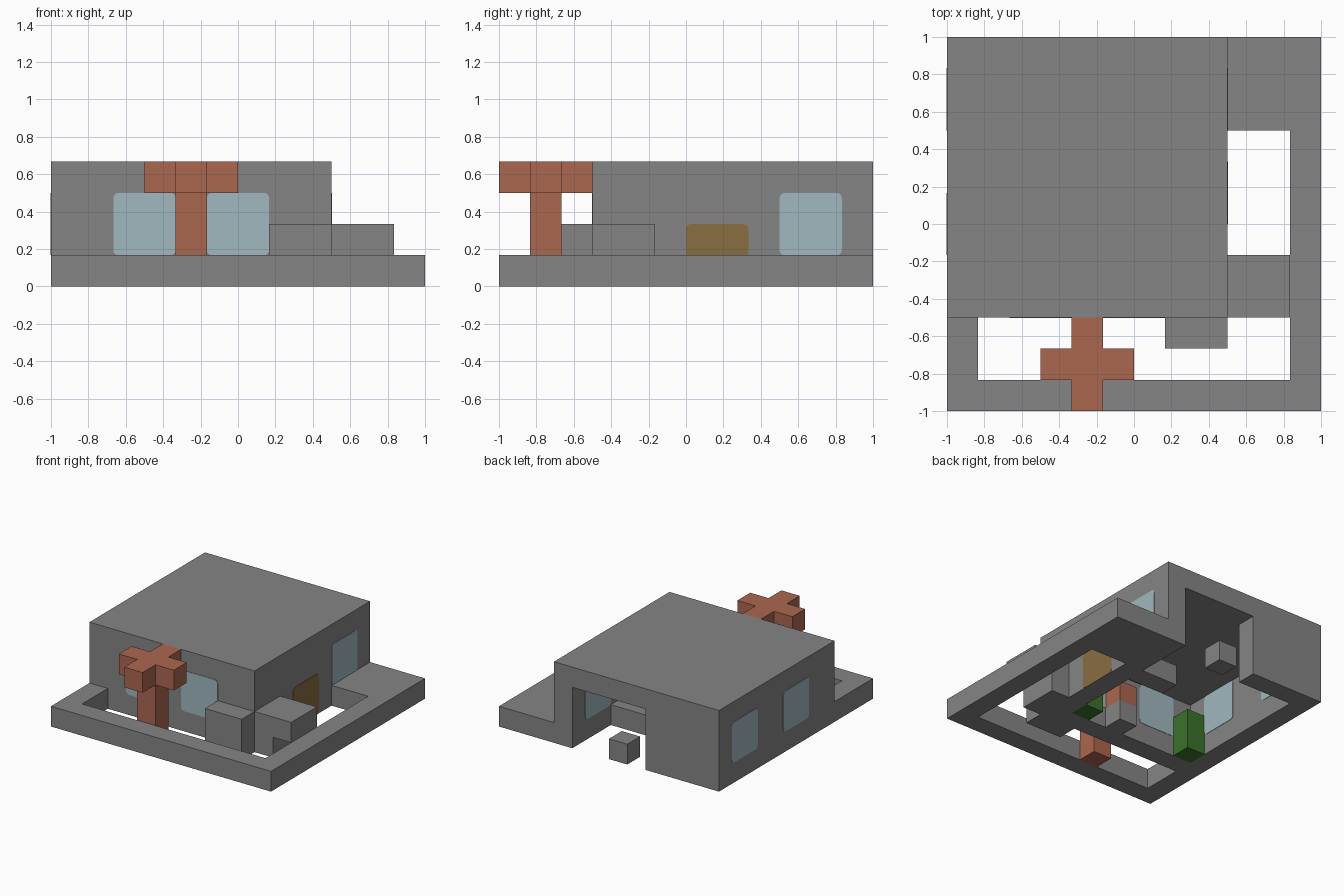
import bpy, bmesh
from mathutils import Vector

U = 1 / 6          # one building block
PLATE = 0.006      # thickness of window and door plates

default = bpy.data.objects.get("Cube")
if default:
    bpy.data.objects.remove(default, do_unlink=True)


def material(name, rgb):
    m = bpy.data.materials.new(name)
    m.use_nodes = True
    m.diffuse_color = (*rgb, 1)
    m.node_tree.nodes["Principled BSDF"].inputs["Base Color"].default_value = (*rgb, 1)
    return m


GREY = material("stone grey", (0.235, 0.235, 0.235))
RED = material("terracotta red", (0.41, 0.135, 0.08))
BLUE = material("window blue", (0.35, 0.48, 0.52))
BROWN = material("door brown", (0.255, 0.155, 0.053))
GREEN = material("plant green", (0.045, 0.17, 0.025))


def finish(name, bm, mat):
    bmesh.ops.recalc_face_normals(bm, faces=bm.faces)
    mesh = bpy.data.meshes.new(name)
    bm.to_mesh(mesh)
    bm.free()
    mesh.materials.append(mat)
    obj = bpy.data.objects.new(name, mesh)
    bpy.context.collection.objects.link(obj)
    return obj


def prism(name, outline, z0, z1, mat):
    """Flat outline, in blocks, raised from z0 to z1."""
    bm = bmesh.new()
    face = bm.faces.new([bm.verts.new((x * U, y * U, z0 * U)) for x, y in outline])
    top = bmesh.ops.extrude_face_region(bm, geom=[face])["geom"]
    bmesh.ops.translate(bm, vec=(0, 0, (z1 - z0) * U),
                        verts=[v for v in top if isinstance(v, bmesh.types.BMVert)])
    return finish(name, bm, mat)


def box(name, x0, x1, y0, y1, z0, z1, mat):
    return prism(name, [(x0, y0), (x1, y0), (x1, y1), (x0, y1)], z0, z1, mat)


def plate(name, axis, wall, a, b, z0, z1, mat):
    """Thin rounded plate on a wall plane; axis 0 faces x, axis 1 faces y."""
    size = Vector((b - a, b - a, z1 - z0)) * U
    centre = Vector(((a + b) / 2, (a + b) / 2, (z0 + z1) / 2)) * U
    size[axis], centre[axis] = PLATE, wall * U
    bm = bmesh.new()
    bmesh.ops.create_cube(bm, size=1)
    for v in bm.verts:
        v.co = Vector(c * s for c, s in zip(v.co, size)) + centre
    corners = [e for e in bm.edges
               if abs(e.verts[0].co[axis] - e.verts[1].co[axis]) > PLATE / 2]
    bmesh.ops.bevel(bm, geom=corners, offset=0.028, segments=4, profile=0.5,
                    affect='EDGES')
    return finish(name, bm, mat)


# Ground frame with the open yard
prism("ground_frame", [(-6, -6), (6, -6), (6, 6), (3, 6), (3, 3), (5, 3),
                       (5, -5), (-5, -5), (-5, -3), (-6, -3)], 0, 1, GREY)

# House shell, open at the back
prism("house_walls", [(-2, 6), (-6, 6), (-6, -3), (3, -3), (3, 6), (2, 6),
                      (2, -2), (-5, -2), (-5, 5), (-2, 5)], 0, 3, GREY)
box("house_roof", -6, 3, -3, 6, 3, 4, GREY)
box("back_step", -1, 0, 5, 6, 0, 1, GREY)

# Low blocks beside the house
box("front_block", 1, 3, -4, -3, 0, 2, GREY)
box("side_block", 3, 5, -3, -1, 1, 2, GREY)
box("side_block_foot", 3, 4, -3, -1, 0, 1, GREY)

# Tree with a cross-shaped crown
box("tree_trunk", -2, -1, -5, -4, 0, 3, RED)
prism("tree_crown", [(-2, -6), (-1, -6), (-1, -5), (0, -5), (0, -4), (-1, -4),
                     (-1, -3), (-2, -3), (-2, -4), (-3, -4), (-3, -5), (-2, -5)],
      3, 4, RED)

# Windows and door, on the outer and inner wall faces
openings = [
    ("front_window_right", 1, (-3, -2), -4, -2, 1, 3, BLUE),
    ("front_window_left", 1, (-3, -2), -1, 1, 1, 3, BLUE),
    ("right_window_front", 0, (-6, -5), -1, 1, 1, 3, BLUE),
    ("right_window_back", 0, (-6, -5), 3, 5, 1, 3, BLUE),
    ("left_window", 0, (3, 2), 3, 5, 1, 3, BLUE),
    ("side_door", 0, (3, 2), 0, 2, 0, 2, BROWN),
]
for name, axis, walls, a, b, z0, z1, mat in openings:
    for side, wall in zip(("outer", "inner"), walls):
        plate(f"{name}_{side}", axis, wall, a, b, z0, z1, mat)

# Furniture and plants inside
box("corner_plant_right", -5, -4, -2, -1, 0, 2, GREEN)
box("corner_plant_left", 1, 2, -2, -1, 0, 2, GREEN)
box("counter", -1, 0, -2, -1, 0, 1, GREY)
box("counter_box", -1, 0, -2, -1, 1, 2, RED)
box("table", 0, 2, 2, 3, 0, 1, GREY)
